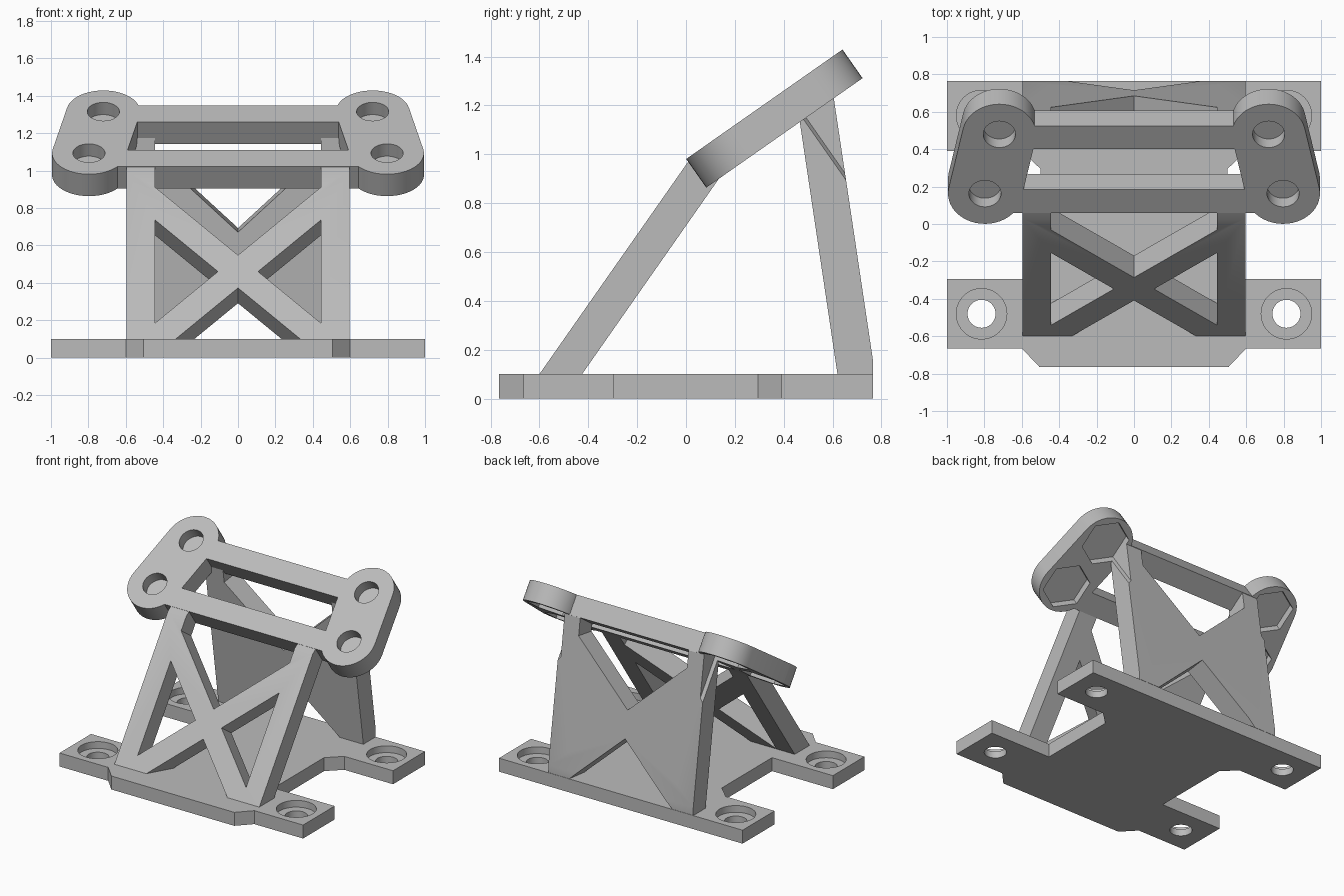
import bpy, bmesh
from math import radians, cos, sin, atan2, pi
from mathutils import Matrix

if "Cube" in bpy.data.objects:
    bpy.data.objects.remove(bpy.data.objects["Cube"])

grey = bpy.data.materials.new("light_grey")
grey.use_nodes = True
grey.diffuse_color = (0.5, 0.5, 0.5, 1)
grey.node_tree.nodes["Principled BSDF"].inputs["Base Color"].default_value = (0.5, 0.5, 0.5, 1)


def prism(name, loop, low, high, frame=Matrix()):
    """Closed prism: a 2D loop raised from low to high in the given frame."""
    bm = bmesh.new()
    face = bm.faces.new([bm.verts.new((x, y, low)) for x, y in loop])
    top = bmesh.ops.extrude_face_region(bm, geom=[face])["geom"]
    for v in top:
        if isinstance(v, bmesh.types.BMVert):
            v.co.z = high
    bm.transform(frame)
    bmesh.ops.recalc_face_normals(bm, faces=bm.faces)
    mesh = bpy.data.meshes.new(name)
    bm.to_mesh(mesh)
    bm.free()
    mesh.materials.append(grey)
    obj = bpy.data.objects.new(name, mesh)
    bpy.context.collection.objects.link(obj)
    return obj


def combine(target, tools, operation="DIFFERENCE"):
    """Apply each tool to the target and discard it."""
    bpy.context.view_layer.objects.active = target
    for tool in tools:
        mod = target.modifiers.new("shape", "BOOLEAN")
        mod.operation, mod.solver, mod.object = operation, "EXACT", tool
        bpy.ops.object.modifier_apply(modifier=mod.name)
        bpy.data.objects.remove(tool)


def rect(x0, x1, y0, y1):
    return [(x0, y0), (x1, y0), (x1, y1), (x0, y1)]


def ring(cx, cy, r, n=40, start=0.0, sweep=2 * pi):
    last = n if sweep >= 2 * pi else n - 1
    return [(cx + r * cos(start + sweep * i / last), cy + r * sin(start + sweep * i / last))
            for i in range(n)]


def mirrored(half):
    """Full outline from its right half, listed bottom to top."""
    return half + [(-x, y) for x, y in reversed(half) if x]


def flip(loop, side):
    return [(side * x, y) for x, y in loop]


def tilted(y, z, degrees):
    return Matrix.Translation((0, y, z)) @ Matrix.Rotation(radians(degrees), 4, "X")


SIDES = (1, -1)
THICK = 0.143
plate_frame = tilted(0, 0.98, 35)
front_frame = tilted(-0.6, 0.1, 55)
back_frame = tilted(0.62, 0.1, 98.5)
EAR_HOLES = ((0.797, 0.198), (0.72, 0.585))

# Base plate with four counterbored tabs
base = prism("base_plate", mirrored([
    (0.505, -0.765), (0.6, -0.665), (1, -0.665), (1, -0.295), (0.5, -0.295),
    (0.5, 0.295), (0.6, 0.39), (1, 0.39), (1, 0.765)]), 0, 0.1)
for side in SIDES:
    for y in (-0.48, 0.58):
        combine(base, [prism("bore", ring(side * 0.815, y, 0.075), -0.1, 0.2),
                       prism("counterbore", ring(side * 0.815, y, 0.135), 0.05, 0.2)])

# Tilted mounting plate: two cross bars joined to rounded ears
mount = prism("mounting_plate", rect(-0.7, 0.7, 0.073, 0.225), -THICK, 0, plate_frame)
combine(mount, [prism("rear_bar", rect(-0.7, 0.7, 0.488, 0.64), -THICK, 0, plate_frame)], "UNION")
(fx, fu), (bx, bu) = EAR_HOLES
lean = atan2(bu - fu, bx - fx)
ear = (ring(bx, bu, 0.197, 24, lean - pi / 2, pi)
       + ring(fx, fu, 0.197, 24, lean + pi / 2, pi))
for side in SIDES:
    combine(mount, [prism("ear", flip(ear, side), -THICK, 0, plate_frame)], "UNION")


def nut_pocket(side, hole):
    x, u = hole
    return prism("nut_pocket", ring(side * x, u, 0.17, 6, pi / 2), -0.6, -0.09, plate_frame)


# Blind screw holes above, hexagonal nut pockets below
for side in SIDES:
    for hole in EAR_HOLES:
        combine(mount, [prism("screw_hole", ring(side * hole[0], hole[1], 0.086), -0.08, 0.1, plate_frame),
                        nut_pocket(side, hole)])


def braced_frame(name, frame, thick, height, centre, slope, half):
    """Two legs with a cross brace, open at top and bottom."""
    inner, outer, foot = 0.445, 0.595, -0.02
    obj = prism(name, mirrored([
        (0, centre - half), ((centre - half - foot) / slope, foot), (outer, foot),
        (outer, height), (inner, height), (inner, centre + half + slope * inner),
        (0, centre + half)]), -thick, 0, frame)
    rise = slope * inner - half
    for side in SIDES:
        window = [(half / slope, centre), (inner, centre - rise), (inner, centre + rise)]
        combine(obj, [prism("window", flip(window, side), -1, 1, frame)])
    return obj


def trim(obj, top, rear):
    """Trim a frame so it ends inside the mounting plate."""
    combine(obj, [prism("top_trim", rect(-1, 1, -1, 2), top, 1, plate_frame),
                  prism("rear_trim", rect(-1, 1, rear, 2), -0.3, 1.2, plate_frame)])


# Front leg frame
front = braced_frame("front_leg_frame", front_frame, THICK, 1.3, 0.44, 1.0, 0.107)
trim(front, -0.002, 0.2)

# Back leg frame, flush with the base edge and relieved for the nuts
back = braced_frame("back_leg_frame", back_frame, 0.152, 1.25, 0.475, 0.93, 0.102)
trim(back, -0.03, 0.637)
combine(back, [prism("edge_trim", rect(-1, 1, 0.765, 1), -1, 2)])
combine(back, [nut_pocket(side, EAR_HOLES[1]) for side in SIDES])

# Smooth round walls, keep corners sharp
for obj in (base, mount, front, back):
    bpy.ops.object.select_all(action="DESELECT")
    obj.select_set(True)
    bpy.context.view_layer.objects.active = obj
    bpy.ops.object.shade_smooth_by_angle(angle=radians(25))
